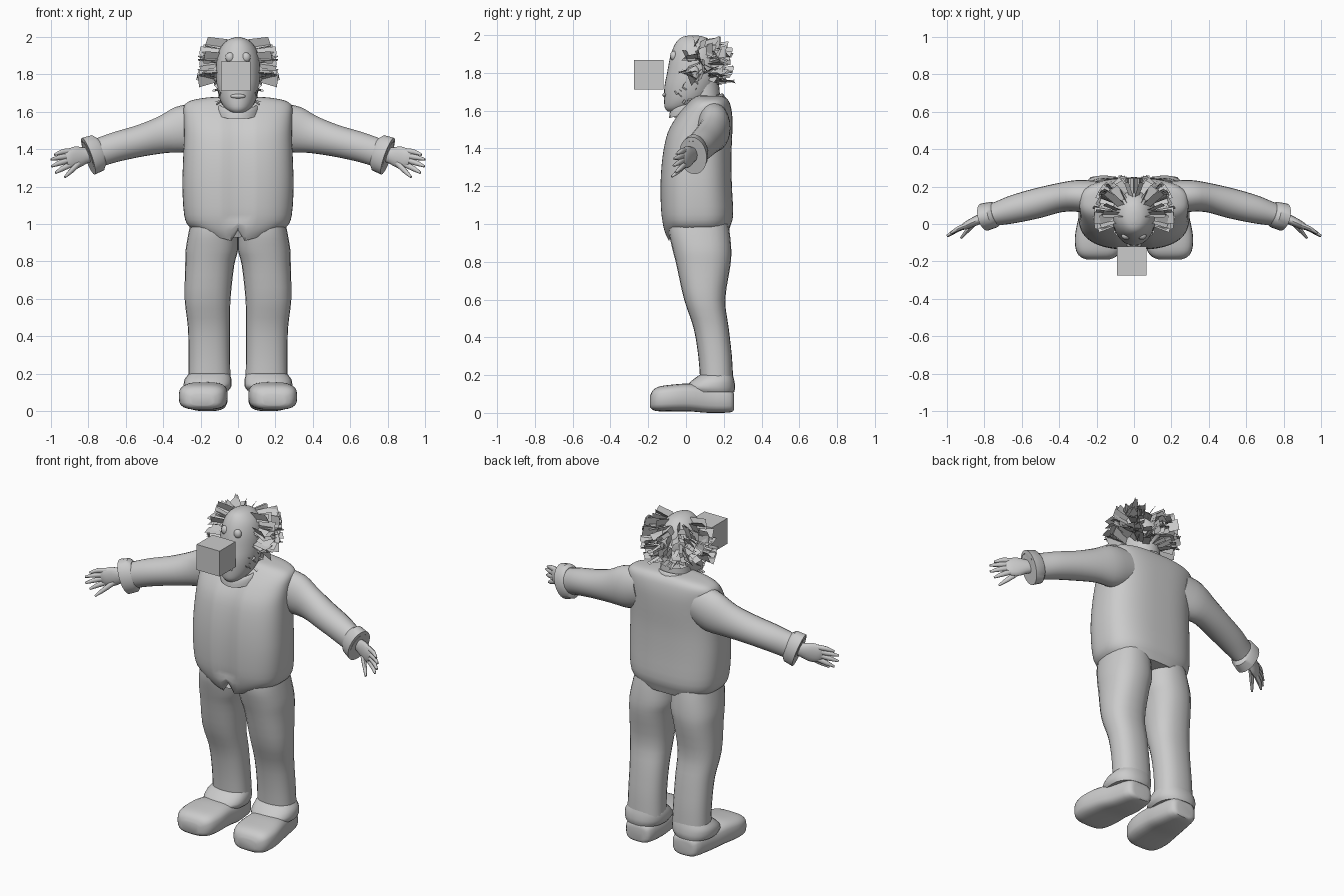
import bpy, bmesh, math, random
from mathutils import Vector as V

if "Cube" in bpy.data.objects:
    bpy.data.objects.remove(bpy.data.objects["Cube"])

random.seed(4)
grey = bpy.data.materials.new("plain grey")
grey.diffuse_color = (0.6, 0.6, 0.6, 1)
grey.use_nodes = True
grey.node_tree.nodes["Principled BSDF"].inputs["Base Color"].default_value = grey.diffuse_color


def finish(name, bm, mirror=False, smooth=True):
    bmesh.ops.recalc_face_normals(bm, faces=bm.faces[:])
    me = bpy.data.meshes.new(name)
    bm.to_mesh(me)
    bm.free()
    me.materials.append(grey)
    ob = bpy.data.objects.new(name, me)
    bpy.context.collection.objects.link(ob)
    if mirror:
        m = ob.modifiers.new("Mirror", 'MIRROR')
        m.use_mirror_merge = False
    if smooth:
        bpy.ops.object.select_all(action='DESELECT')
        ob.select_set(True)
        bpy.context.view_layer.objects.active = ob
        bpy.ops.object.shade_smooth_by_angle(angle=math.radians(40))
    return ob


def spline(p0, p1, p2, p3, t):
    return 0.5 * (2 * p1 + (p2 - p0) * t + (2 * p0 - 5 * p1 + 4 * p2 - p3) * t * t
                  + (3 * p1 - p0 - 3 * p2 + p3) * t ** 3)


def loft(name, rings, n=24, e=1.0, steps=3, mirror=False, caps=True, shape=None):
    """Smooth skin through rings of (centre, half axis u, half axis v)."""
    rings = [[V(a) for a in r] for r in rings]
    last = len(rings) - 1
    fine = []
    for i in range(last):
        q = [rings[max(0, min(last, i + k))] for k in (-1, 0, 1, 2)]
        for s in range(steps):
            fine.append([spline(*[r[c] for r in q], s / steps) for c in range(3)])
    fine.append(rings[-1])
    bm = bmesh.new()
    loops = []
    for c, u, v in fine:
        loop = []
        for k in range(n):
            a = 2 * math.pi * k / n
            x, y = math.cos(a), math.sin(a)
            x = math.copysign(abs(x) ** e, x)
            y = math.copysign(abs(y) ** e, y)
            loop.append(bm.verts.new(c + u * x + v * y))
        loops.append(loop)
    for a, b in zip(loops, loops[1:]):
        for k in range(n):
            bm.faces.new((a[k], a[(k + 1) % n], b[(k + 1) % n], b[k]))
    if caps:
        bm.faces.new(loops[0])
        bm.faces.new(loops[-1])
    if shape:
        for v in bm.verts:
            shape(v.co)
    return finish(name, bm, mirror)


def level(z, x0, x1, y0, y1):
    """Horizontal ring from its extents."""
    return ((x0 + x1) / 2, (y0 + y1) / 2, z), ((x1 - x0) / 2, 0, 0), (0, (y1 - y0) / 2, 0)


def tube(points, radii, wide):
    """Rings across a path: radii are (along wide, across it)."""
    pts = [V(p) for p in points]
    out = []
    for i, p in enumerate(pts):
        d = (pts[min(i + 1, len(pts) - 1)] - pts[max(i - 1, 0)]).normalized()
        side = d.cross(V(wide)).normalized()
        up = side.cross(d)
        out.append((p, up * radii[i][0], side * radii[i][1]))
    return out


# Jacket with a recessed shirt strip, and front flaps that hang lower
def jacket_front(co):
    if co.y < 0.0 and co.z < 1.02:
        drop = max(0, 1 - abs(co.x) / 0.22) * (1.02 - co.z) / 0.06
        co.z -= 0.06 * drop
        if abs(co.x) < 0.012:
            co.z += 0.07 * drop
    if abs(co.x) < 0.075 and co.y < 0.03 and 1.02 < co.z < 1.64:
        co.y += 0.012


body = [(0.96, .22, -.09, .225), (0.99, .265, -.115, .235), (1.05, .288, -.132, .25),
        (1.2, .297, -.137, .243), (1.35, .293, -.127, .24), (1.48, .288, -.1, .245),
        (1.57, .29, -.05, .245), (1.63, .288, .0, .235), (1.66, .25, .03, .22),
        (1.675, .17, .05, .2), (1.68, .1, .07, .17)]
loft("jacket", [level(z, -h, h, a, b) for z, h, a, b in body], n=72, e=0.75, shape=jacket_front)

# Trousers
leg = [(1.02, .0, .25, -.09, .22), (0.95, .0, .265, -.09, .232), (0.86, .0, .28, -.07, .24),
       (0.78, .02, .282, -.05, .235), (0.6, .04, .285, -.01, .208), (0.45, .043, .268, .04, .226),
       (0.3, .043, .264, .065, .243), (0.17, .04, .265, .075, .25)]
loft("trouser_leg", [level(*r) for r in leg], e=0.85, mirror=True)
cuff = [(0.2, .045, .262, .07, .248), (0.17, .035, .285, .03, .256), (0.135, .035, .29, .0, .26),
        (0.11, .05, .28, .02, .255)]
loft("trouser_cuff", [level(*r) for r in cuff], e=0.85, mirror=True)

# Shoes, lofted from heel to toe: y, centre x, half width, bottom, top
shoe = [(.255, .16, .05, .02, .09), (.235, .16, .085, .003, .125), (.12, .165, .108, .0, .14),
        (.02, .178, .122, .008, .155), (-.07, .186, .13, .008, .15), (-.14, .19, .12, .008, .14),
        (-.175, .192, .095, .015, .12), (-.19, .192, .06, .03, .09)]
loft("shoe", [((c, y, (b + t) / 2), (w, 0, 0), (0, 0, (t - b) / 2)) for y, c, w, b, t in shoe],
     e=0.62, mirror=True)

# Sleeves and sleeve cuffs
sleeve = tube([(.2, .14, 1.53), (.3, .15, 1.505), (.4, .14, 1.477), (.52, .11, 1.445),
               (.64, .08, 1.415), (.72, .058, 1.39), (.79, .04, 1.367)],
              [(.12, .09), (.125, .085), (.1, .078), (.085, .08), (.08, .075), (.077, .065), (.075, .055)],
              (0, 0, 1))
loft("sleeve", sleeve, mirror=True)
loft("sleeve_cuff", tube([(.735, .055, 1.385), (.75, .05, 1.38), (.8, .037, 1.362), (.802, .036, 1.361),
                          (.78, .042, 1.37)],
                         [(.08, .06), (.1, .07), (.104, .075), (.085, .06), (.06, .04)], (0, 0, 1)),
     steps=1, mirror=True)

# Hands
loft("palm", tube([(.77, .045, 1.375), (.81, .032, 1.367), (.86, .01, 1.357), (.9, -.01, 1.348),
                   (.92, -.02, 1.343)],
                  [(.04, .026), (.042, .026), (.058, .024), (.052, .02), (.035, .012)], (0, 0, 1)),
     n=16, mirror=True)
fingers = [((.89, -.005, 1.39), (.94, -.025, 1.385), (.98, -.05, 1.37)),
           ((.9, -.01, 1.365), (.955, -.035, 1.355), (1.0, -.064, 1.345)),
           ((.9, -.01, 1.343), (.955, -.037, 1.325), (.996, -.066, 1.308)),
           ((.89, -.005, 1.32), (.94, -.03, 1.295), (.975, -.055, 1.273)),
           ((.85, .005, 1.325), (.89, -.035, 1.285), (.925, -.075, 1.25))]
for i, path in enumerate(fingers):
    loft("thumb" if i == 4 else "finger_%d" % (i + 1),
         tube(path, [(.016, .014), (.014, .012), (.006, .006)], (0, 0, 1)), n=10, mirror=True)

# Neck, collar and head
loft("neck", [level(1.6, -.1, .1, .0, .18), level(1.68, -.09, .09, .01, .18),
              level(1.78, -.09, .09, .0, .17)])
loft("collar", [((0, .06, z), (w, 0, 0), (0, w + .025, .04)) for z, w in
                ((1.6, .125), (1.635, .12), (1.652, .108), (1.64, .098), (1.6, .095))], steps=2, caps=False)
skull = [(1.595, .035, -.095, .0), (1.615, .065, -.112, .05), (1.66, .095, -.116, .12),
         (1.73, .112, -.114, .16), (1.8, .118, -.1, .18), (1.88, .114, -.085, .18),
         (1.945, .092, -.062, .155), (1.985, .052, -.03, .11), (1.998, .012, .015, .06)]
loft("head", [level(z, -h, h, a, b) for z, h, a, b in skull], n=32)


def ball(name, pos, scale, mirror):
    bm = bmesh.new()
    bmesh.ops.create_uvsphere(bm, u_segments=16, v_segments=10, radius=1)
    for v in bm.verts:
        v.co = V(a * b for a, b in zip(v.co, scale)) + V(pos)
    finish(name, bm, mirror)


ball("eye", (.043, -.064, 1.89), (.024, .02, .027), True)
ball("ear", (.118, .04, 1.8), (.015, .03, .04), True)
ball("lips", (0, -.112, 1.683), (.042, .012, .012), False)

# Box floating in front of the face
bm = bmesh.new()
bmesh.ops.create_cube(bm, size=1)
for v in bm.verts:
    v.co = V((v.co.x * .157 - .012, v.co.y * .155 - .197, v.co.z * .157 + 1.79))
finish("face_box", bm, smooth=False)


# Flat hair cards radiating from the head; angle is measured from the face
def cards(name, count, angles, heights, lengths, widths, lift):
    bm = bmesh.new()
    for i in range(count):
        a = math.radians(random.uniform(*angles))
        z = random.uniform(*heights)
        shrink = math.sqrt(max(.1, 1 - (max(0, z - 1.8) / .21) ** 2))
        out = V((math.sin(a), -math.cos(a), 0))
        root = V((out.x * .1 * shrink, .05 + out.y * .12 * shrink, z))
        d = (out + V((random.uniform(-.3, .3), random.uniform(-.25, .25),
                      random.uniform(*lift)))).normalized()
        side = d.cross(V((0, 0, 1))).normalized()
        up = side.cross(d)
        t = random.uniform(0, math.pi)
        w = (side * math.cos(t) + up * math.sin(t)) * random.uniform(*widths) / 2
        tip = root + d * random.uniform(*lengths)
        quad = [root - w * .8, root + w * .8, tip + w, tip - w]
        for p in quad:
            p.z = min(p.z, 2.0)
            p.y = min(p.y, .265)
        bm.faces.new([bm.verts.new(p) for p in quad])
    finish(name, bm, mirror=True, smooth=False)


cards("side_hair", 42, (72, 135), (1.77, 1.96), (.09, .125), (.035, .075), (-.25, .3))
cards("back_hair", 34, (125, 180), (1.74, 1.97), (.07, .11), (.02, .055), (-.4, .3))
cards("whiskers", 16, (35, 100), (1.64, 1.77), (.025, .04), (.01, .025), (-.7, .0))
